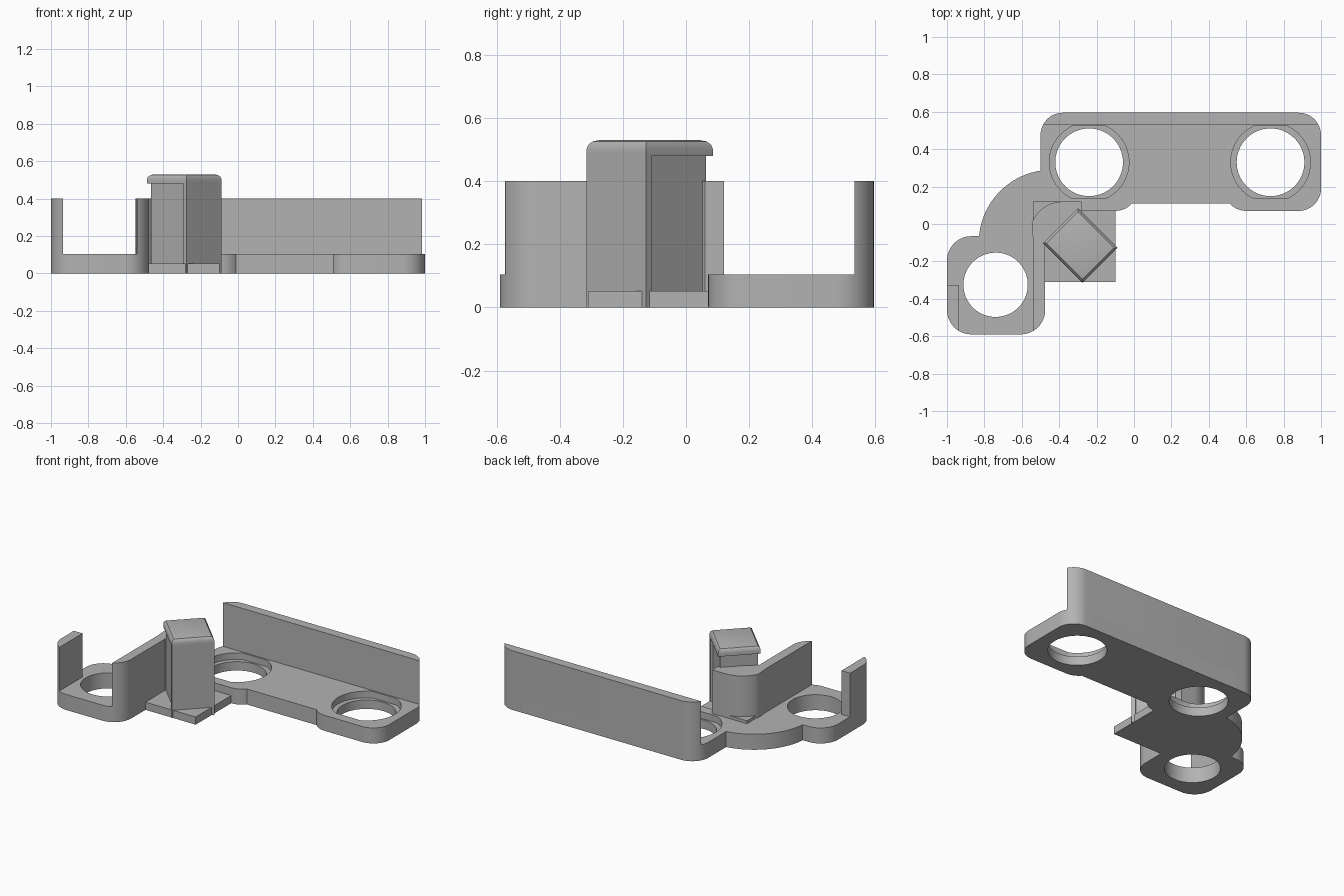
import bpy, bmesh
from math import sin, cos, radians, pi
from mathutils import Matrix

cube = bpy.data.objects.get("Cube")
if cube:
    bpy.data.objects.remove(cube)

grey = bpy.data.materials.new("plain_grey")
grey.use_nodes = True
GREY = (0.45, 0.45, 0.45, 1)
grey.diffuse_color = GREY
grey.node_tree.nodes["Principled BSDF"].inputs["Base Color"].default_value = GREY

PLATE, WALL = 0.105, 0.4


def arc(cx, cy, r, a0, a1, n=12):
    steps = [radians(a0 + (a1 - a0) * i / n) for i in range(n + 1)]
    return [(cx + r * cos(a), cy + r * sin(a)) for a in steps]


def rect(x0, x1, y0, y1):
    return [(x0, y0), (x1, y0), (x1, y1), (x0, y1)]


def round_rect(x0, x1, y0, y1, r):
    return (arc(x0 + r, y0 + r, r, 180, 270) + arc(x1 - r, y0 + r, r, 270, 360)
            + arc(x1 - r, y1 - r, r, 0, 90) + arc(x0 + r, y1 - r, r, 90, 180))


def prism(name, points, z0, z1):
    bm = bmesh.new()
    face = bm.faces.new([bm.verts.new((x, y, z0)) for x, y in points])
    top = bmesh.ops.extrude_face_region(bm, geom=[face])["geom"]
    verts = [v for v in top if isinstance(v, bmesh.types.BMVert)]
    bmesh.ops.translate(bm, verts=verts, vec=(0, 0, z1 - z0))
    bmesh.ops.recalc_face_normals(bm, faces=bm.faces)
    mesh = bpy.data.meshes.new(name)
    bm.to_mesh(mesh)
    bm.free()
    mesh.materials.append(grey)
    obj = bpy.data.objects.new(name, mesh)
    bpy.context.collection.objects.link(obj)
    return obj


def combine(target, other, operation):
    mod = target.modifiers.new("combine", 'BOOLEAN')
    mod.object, mod.operation, mod.solver = other, operation, 'EXACT'
    bpy.context.view_layer.objects.active = target
    bpy.ops.object.modifier_apply(modifier=mod.name)
    bpy.data.objects.remove(other)
    return target


# Base plate: two rounded pads joined by a strip, a third pad and a curved bridge
long_outline = round_rect(-0.5, 1, 0.07, 0.595, 0.12)
pad_outline = round_rect(-1, -0.475, -0.59, -0.065, 0.13)
bridge = arc(-0.44, -0.1, 0.39, 98.5, 174, 24) + [
    (-0.8, -0.3), (-0.475, -0.3), (-0.475, -0.02), (-0.28, 0.1), (-0.28, 0.285)]
plate = prism("base_plate", round_rect(-0.5, 0.02, 0.07, 0.595, 0.12), 0, PLATE)
for outline in (round_rect(0.48, 1, 0.07, 0.595, 0.12),
                rect(-0.3, 0.8, 0.11, 0.595), pad_outline, bridge):
    combine(plate, prism("piece", outline, 0, PLATE), 'UNION')

# Raised patch under the curved wall and the thin platform around the post
combine(plate, prism("patch", [(-0.54, 0.12), (-0.54, -0.1), (-0.475, -0.1),
                               (-0.28, 0.06), (-0.28, 0.12)], 0, 0.125), 'UNION')
combine(plate, prism("platform", rect(-0.49, -0.1, -0.31, 0.08), 0, 0.052), 'UNION')

# Through holes, with flat-sided counterbores on the long side
for x, y, r in ((-0.24, 0.33, 0.181), (0.73, 0.33, 0.181), (-0.74, -0.325, 0.172)):
    hole = arc(x, y, r, 0, 360, 64)[:-1]
    combine(plate, prism("hole", hole, -0.1, 0.3), 'DIFFERENCE')
for x in (-0.24, 0.73):
    bore = prism("bore", arc(x, 0.33, 0.213, 0, 360, 64)[:-1], 0.06, 0.3)
    combine(bore, prism("clip", rect(x - 0.3, x + 0.3, 0.137, 0.523), 0, 0.4), 'INTERSECT')
    combine(plate, bore, 'DIFFERENCE')

# Upright walls follow the rounded outlines
walls = []
for name, outline, box in (
        ("back_wall", long_outline, rect(-0.6, 1.1, 0.533, 0.7)),
        ("side_wall", pad_outline, rect(-1.1, -0.935, -0.7, -0.325))):
    wall = prism(name, outline, PLATE, WALL)
    walls.append(combine(wall, prism("clip", box, 0, 1), 'INTERSECT'))
curved = ([(-0.54, -0.574)] + arc(-0.605, -0.46, 0.13, 300, 360)
          + [(-0.475, -0.1), (-0.28, 0.06), (-0.28, 0.12)]
          + arc(-0.38, -0.06, 0.18, 90, 158) + [(-0.54, -0.08)])
walls.append(prism("curved_wall", curved, PLATE, WALL))

# Turned post: recessed body, full-width front panel and bevelled cap
place = Matrix.Translation((-0.2875, -0.115, 0)) @ Matrix.Rotation(-pi / 4, 4, 'Z')
body = prism("post_body", rect(-0.135, 0.13, -0.117, 0.117), 0.03, 0.49)
panel = prism("post_panel", rect(0.125, 0.15, -0.1325, 0.1325), 0, 0.49)
cap = prism("post_cap", rect(-0.15, 0.15, -0.1325, 0.1325), 0.48, 0.53)
bm = bmesh.new()
bm.from_mesh(cap.data)
top_edges = [e for e in bm.edges if all(v.co.z > 0.52 for v in e.verts)]
bmesh.ops.bevel(bm, geom=top_edges, offset=0.028, segments=3, profile=0.5, affect='EDGES')
bm.to_mesh(cap.data)
bm.free()
for part in (body, panel, cap):
    part.matrix_world = place

# Smooth the curves and keep the edges sharp
for obj in [plate, body, panel, cap] + walls:
    bpy.ops.object.select_all(action='DESELECT')
    obj.select_set(True)
    bpy.context.view_layer.objects.active = obj
    bpy.ops.object.shade_smooth_by_angle(angle=radians(30))
